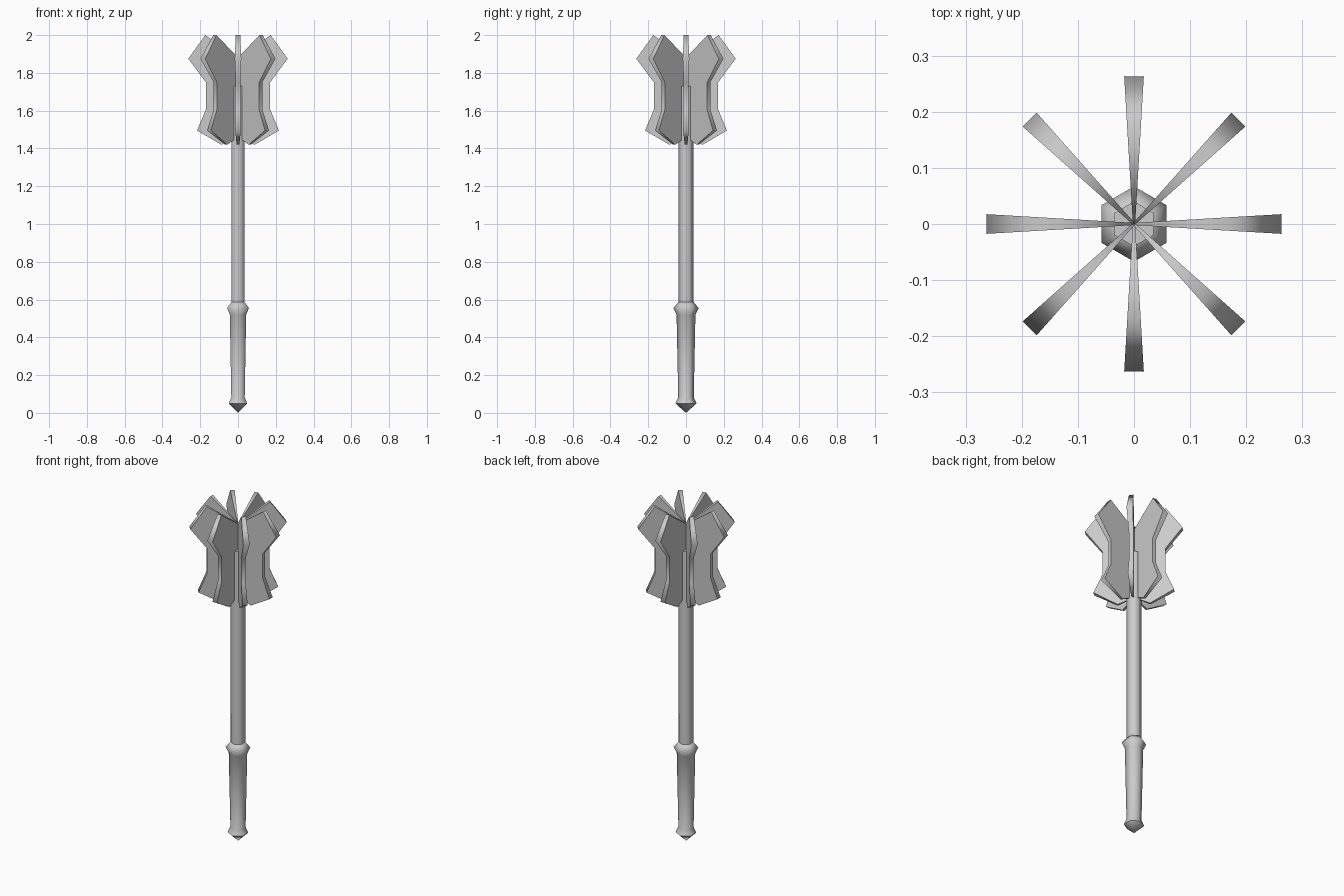
import bpy
import bmesh
from math import cos, sin, pi

cube = bpy.data.objects.get("Cube")
if cube:
    bpy.data.objects.remove(cube)

steel = bpy.data.materials.new("grey steel")
steel.use_nodes = True
colour = (0.6, 0.6, 0.6, 1)
steel.diffuse_color = colour
steel.node_tree.nodes["Principled BSDF"].inputs["Base Color"].default_value = colour


def finish(name, bm):
    bmesh.ops.recalc_face_normals(bm, faces=bm.faces)
    mesh = bpy.data.meshes.new(name)
    bm.to_mesh(mesh)
    bm.free()
    mesh.materials.append(steel)
    obj = bpy.data.objects.new(name, mesh)
    bpy.context.collection.objects.link(obj)
    return obj


def lathe(name, profile, sides=6):
    """Six-sided turned part from (radius, height) pairs, bottom to top."""
    bm = bmesh.new()
    rings = []
    for r, z in profile:
        rings.append([bm.verts.new((r * cos(a), r * sin(a), z))
                      for a in (pi / 6 + 2 * pi * i / sides for i in range(sides))])
    for low, high in zip(rings, rings[1:]):
        for i in range(sides):
            j = (i + 1) % sides
            bm.faces.new((low[i], low[j], high[j], high[i]))
    bm.faces.new(rings[0])
    bm.faces.new(rings[-1])
    bmesh.ops.remove_doubles(bm, verts=bm.verts, dist=0.0001)
    obj = finish(name, bm)
    bpy.ops.object.select_all(action="DESELECT")
    obj.select_set(True)
    bpy.context.view_layer.objects.active = obj
    bpy.ops.object.shade_smooth_by_angle(angle=65 * pi / 180)


# Shaft and grip, with the pommel and collar in one turned outline
lathe("shaft", [(0.04, 0.5), (0.04, 1.73)])
lathe("grip", [(0, 0), (0.056, 0.05), (0.041, 0.083), (0.05, 0.52),
               (0.067, 0.555), (0.04, 0.587)])

# Flange outline as (distance from axis, height)
OUTLINE = [(0, 1.46), (0.088, 1.42), (0.217, 1.495), (0.17, 1.606),
           (0.17, 1.75), (0.263, 1.875), (0.173, 2.0), (0, 1.88)]


def flange(name, angle):
    """Wedge-shaped blade, thickening outward, with a smooth rim and flat sides."""
    bm = bmesh.new()
    sides = []
    for s in (-1, 1):
        ring = []
        for r, z in OUTLINE:
            t = s * (0.002 + 0.059 * r)
            ring.append(bm.verts.new((r * cos(angle) - t * sin(angle),
                                      r * sin(angle) + t * cos(angle), z)))
        sides.append(ring)
    left, right = sides
    caps = [bm.faces.new(left), bm.faces.new(right)]
    for i in range(len(left)):
        j = (i + 1) % len(left)
        bm.faces.new((left[i], left[j], right[j], right[i])).smooth = True
    for cap in caps:
        for edge in cap.edges:
            edge.smooth = False
    finish(name, bm)


# Eight flanges around the head
for k in range(8):
    flange(f"flange_{k + 1}", k * pi / 4)
